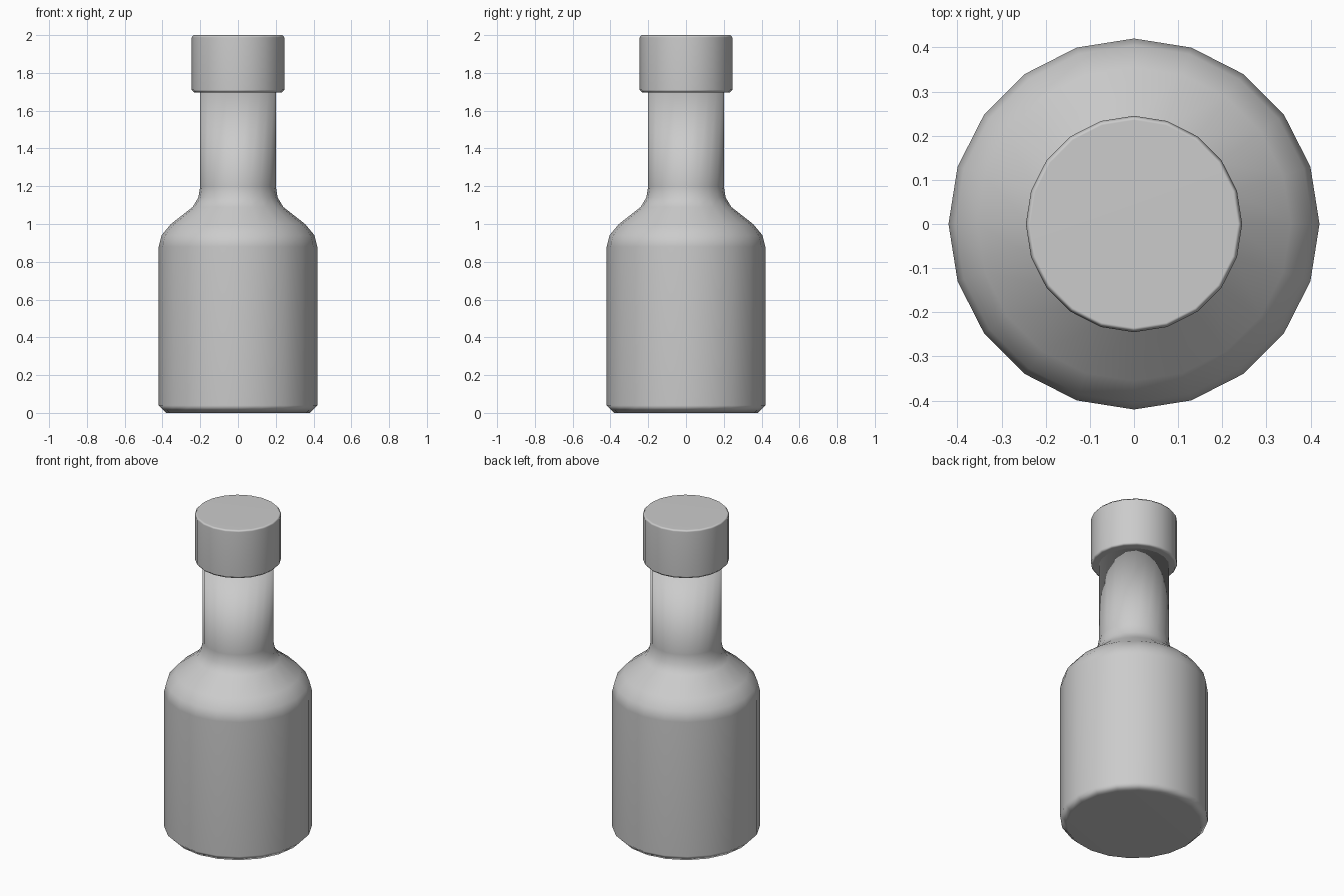
import bpy
import bmesh
from math import cos, sin, pi

SIDES = 20

cube = bpy.data.objects.get("Cube")
if cube:
    bpy.data.objects.remove(cube, do_unlink=True)

# Single plain grey
grey = bpy.data.materials.new("plain grey")
grey.use_nodes = True
color = (0.6, 0.6, 0.6, 1)
grey.diffuse_color = color
grey.node_tree.nodes["Principled BSDF"].inputs["Base Color"].default_value = color


def lathe(name, profile):
    """Turn a (radius, height) profile into a closed round solid."""
    bm = bmesh.new()
    rings = []
    for r, z in profile:
        rings.append([bm.verts.new((r * cos(2 * pi * i / SIDES),
                                    r * sin(2 * pi * i / SIDES), z))
                      for i in range(SIDES)])
    for low, high in zip(rings, rings[1:]):
        for i in range(SIDES):
            j = (i + 1) % SIDES
            bm.faces.new((low[i], low[j], high[j], high[i]))
    bm.faces.new(rings[0][::-1])
    bm.faces.new(rings[-1])
    for face in bm.faces:
        face.smooth = True
    mesh = bpy.data.meshes.new(name)
    bm.to_mesh(mesh)
    bm.free()
    mesh.materials.append(grey)
    obj = bpy.data.objects.new(name, mesh)
    bpy.context.collection.objects.link(obj)
    # Large faces stay flat while the bevels blend between them
    weighted = obj.modifiers.new("Weighted Normal", 'WEIGHTED_NORMAL')
    weighted.weight = 50
    return obj


# Body with chamfered base, rounded shoulder and straight neck
lathe("bottle_body", [
    (0.38, 0), (0.42, 0.04), (0.42, 0.88), (0.405, 0.94), (0.355, 1.0),
    (0.24, 1.09), (0.21, 1.14), (0.2, 1.2), (0.2, 1.71),
])

# Stopper cap with small bevels
lathe("bottle_cap", [
    (0.232, 1.695), (0.245, 1.71), (0.245, 1.988), (0.235, 2.0),
])
